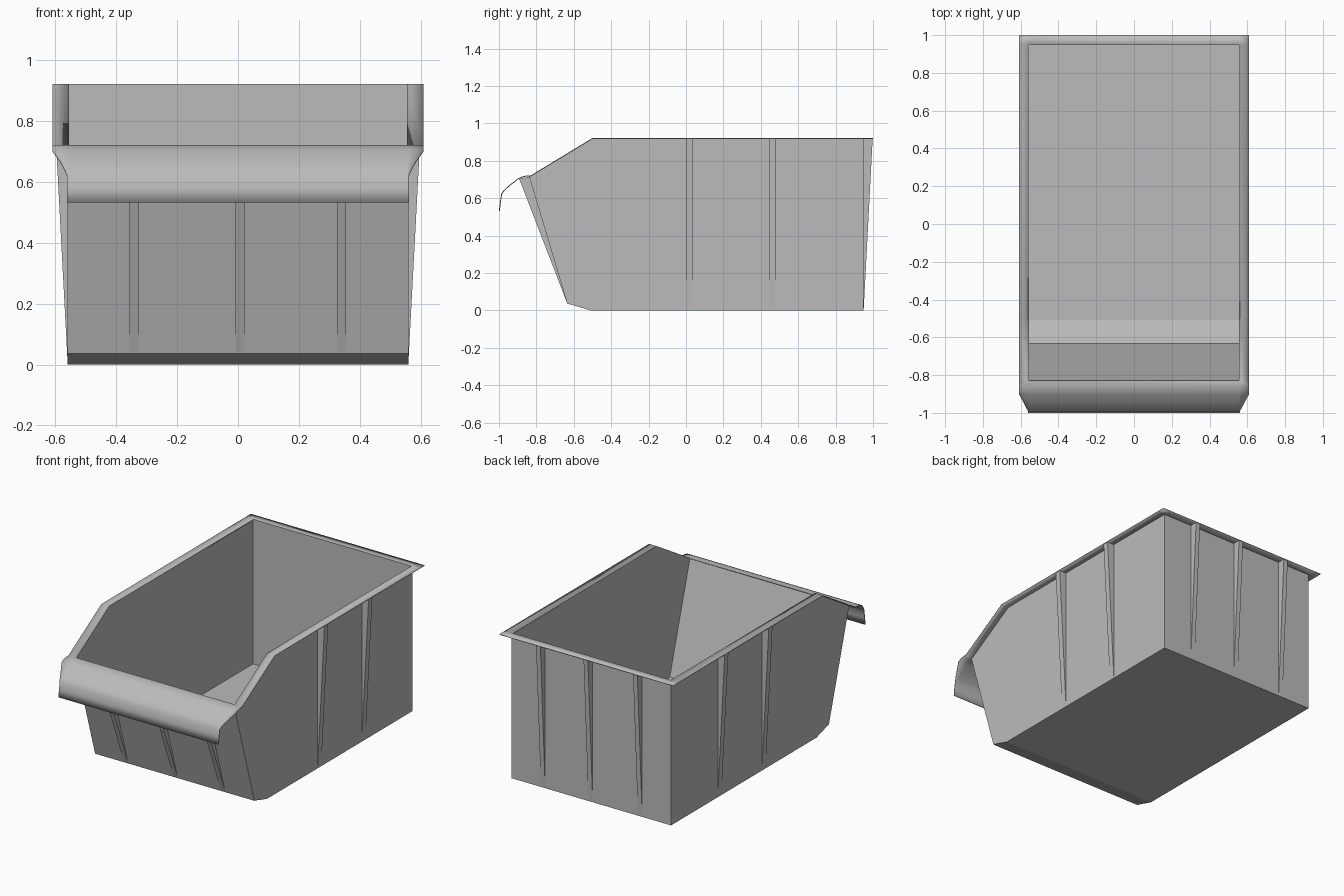
import bpy, bmesh, math

cube = bpy.data.objects.get("Cube")
if cube:
    bpy.data.objects.remove(cube)

grey = bpy.data.materials.new("grey plastic")
grey.use_nodes = True
grey.diffuse_color = (0.5, 0.5, 0.5, 1)
grey.node_tree.nodes["Principled BSDF"].inputs["Base Color"].default_value = (0.5, 0.5, 0.5, 1)

HALF = 0.56      # half width of the body
RIM = 0.61       # half width of the rim
TOP = 0.922      # rim height
BACK = 0.95      # back wall


def finish(name, bm, thickness=0, smooth=False):
    mesh = bpy.data.meshes.new(name)
    bm.to_mesh(mesh)
    bm.free()
    obj = bpy.data.objects.new(name, mesh)
    bpy.context.collection.objects.link(obj)
    mesh.materials.append(grey)
    if thickness:
        mod = obj.modifiers.new("thickness", "SOLIDIFY")
        mod.thickness = thickness
        mod.offset = -1
    if smooth:
        bpy.ops.object.select_all(action="DESELECT")
        obj.select_set(True)
        bpy.context.view_layer.objects.active = obj
        bpy.ops.object.shade_smooth_by_angle(angle=math.radians(35))
    return obj


# Open-topped body: side outline, with the floor, front and back strips between
outline = [(BACK, TOP), (BACK, 0), (-0.51, 0), (-0.61, 0.03), (-0.635, 0.036),
           (-0.84, 0.72), (-0.83, 0.72), (-0.5, TOP)]
bm = bmesh.new()
left = [bm.verts.new((HALF, y, z)) for y, z in outline]
right = [bm.verts.new((-HALF, y, z)) for y, z in outline]
bm.faces.new(left)
bm.faces.new(right[::-1])
for i in range(5):
    bm.faces.new((left[i + 1], left[i], right[i], right[i + 1]))
bmesh.ops.recalc_face_normals(bm, faces=bm.faces)
floor = min(bm.faces, key=lambda f: f.calc_center_median().z)
if floor.normal.z > 0:
    bmesh.ops.reverse_faces(bm, faces=bm.faces)
finish("bin_body", bm, 0.005)

# Rim around the opening, running into the curled front lip: y, z, half width
stations = [(1.0, TOP, RIM), (BACK, TOP, RIM), (-0.5, TOP, RIM), (-0.83, 0.722, RIM),
            (-0.855, 0.721, RIM), (-0.88, 0.715, RIM), (-0.9, 0.705, RIM),
            (-0.945, 0.67, 0.585), (-0.975, 0.642, 0.57), (-0.988, 0.622, 0.562),
            (-0.995, 0.58, 0.562), (-1.0, 0.533, 0.562)]
bm = bmesh.new()
rows = []
for y, z, w in stations:
    inner = min(HALF - 0.004, w - 0.005)
    rows.append([bm.verts.new((x, y, z)) for x in (-w, -inner, inner, w)])
for i, (a, b) in enumerate(zip(rows, rows[1:])):
    for j in range(3):
        if j == 1 and i in (1, 2):
            continue    # the opening
        bm.faces.new((a[j], b[j], b[j + 1], a[j + 1]))
finish("rim_and_lip", bm, 0.005, smooth=True)


# Tapered ribs: a triangle (foot, wall top, rim edge) extruded to the rib width
def rib(name, triangle, step):
    bm = bmesh.new()
    a = [bm.verts.new(p) for p in triangle]
    b = [bm.verts.new([c + s for c, s in zip(p, step)]) for p in triangle]
    bm.faces.new(a)
    bm.faces.new(b[::-1])
    for i in range(3):
        k = (i + 1) % 3
        bm.faces.new((a[i], b[i], b[k], a[k]))
    bmesh.ops.recalc_face_normals(bm, faces=bm.faces)
    finish(name, bm)


under = TOP - 0.004
for side, s in (("left", 1), ("right", -1)):
    for n, y in enumerate((0.0, 0.443)):
        rib(f"{side}_rib_{n + 1}",
            [(s * HALF, y, 0.01), (s * HALF, y, under), (s * (RIM - 0.002), y, under)],
            (0, 0.037, 0))
for n, x in enumerate((-0.357, -0.009, 0.325)):
    rib(f"back_rib_{n + 1}",
        [(x, BACK, 0.005), (x, BACK, under), (x, 0.998, under)], (0.03, 0, 0))
    rib(f"front_rib_{n + 1}",
        [(x, -0.636, 0.04), (x, -0.838, 0.715), (x, -0.892, 0.704)], (0.03, 0, 0))
